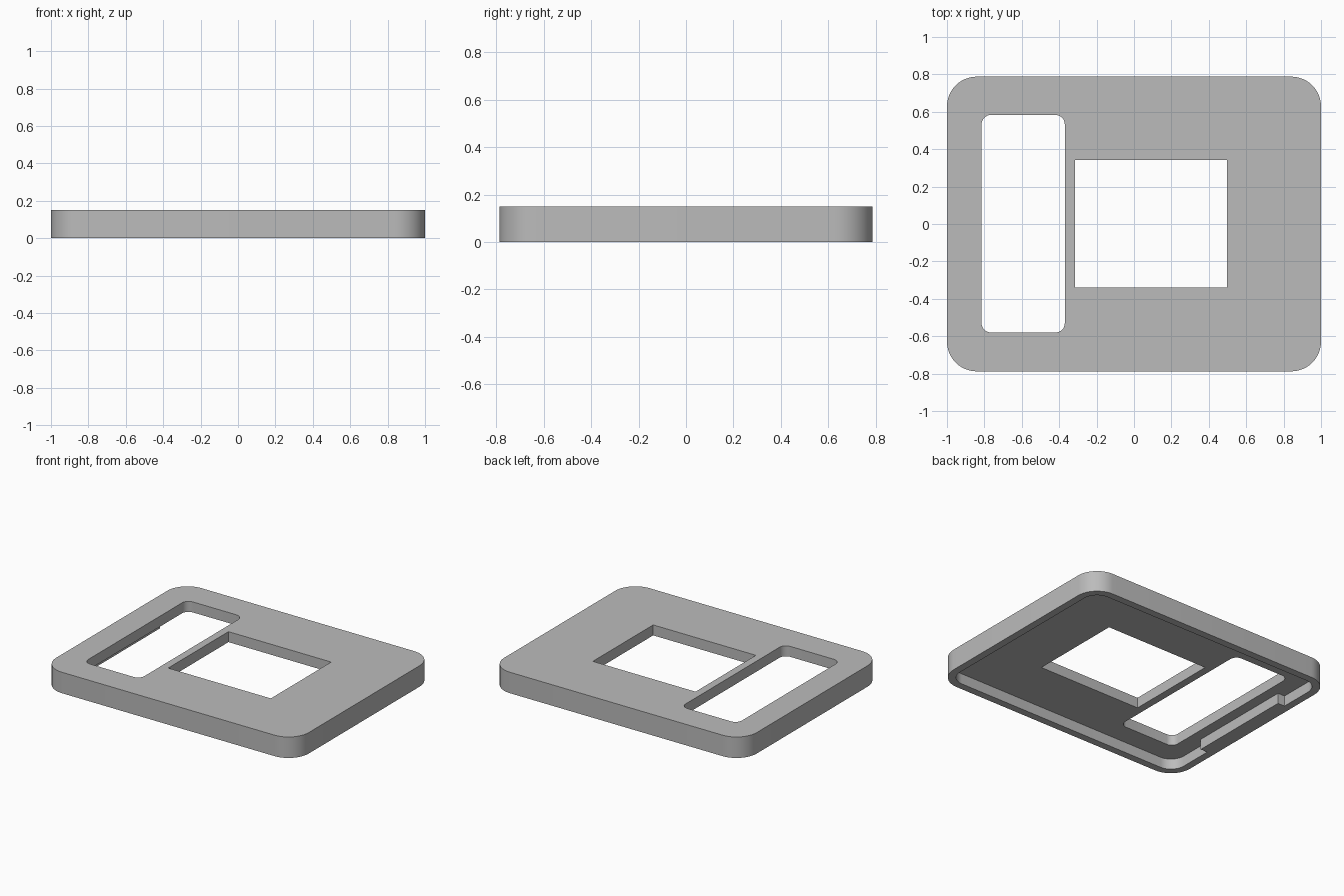
import bpy, bmesh, math

cube = bpy.data.objects.get("Cube")
if cube:
    bpy.data.objects.remove(cube, do_unlink=True)

HEIGHT, CEILING = 0.15, 0.075
HALF_X, HALF_Y, WALL, RADIUS = 1.0, 0.788, 0.053, 0.16

grey = bpy.data.materials.new("plain_grey")
grey.use_nodes = True
colour = (0.5, 0.5, 0.5, 1)
grey.diffuse_color = colour
grey.node_tree.nodes["Principled BSDF"].inputs["Base Color"].default_value = colour


def rounded_corners(x0, x1, y0, y1, r, steps=12):
    """Four arcs, counter-clockwise from the +x +y corner."""
    centres = [(x1 - r, y1 - r), (x0 + r, y1 - r), (x0 + r, y0 + r), (x1 - r, y0 + r)]
    arcs = []
    for i, (cx, cy) in enumerate(centres):
        angles = [math.pi / 2 * (i + k / steps) for k in range(steps + 1)]
        arcs.append([(cx + r * math.cos(a), cy + r * math.sin(a)) for a in angles])
    return arcs


def prism(name, outline, z0, z1):
    """Extrude a flat outline into a closed solid."""
    bm = bmesh.new()
    base = bm.faces.new([bm.verts.new((x, y, z0)) for x, y in outline])
    top = bmesh.ops.extrude_face_region(bm, geom=[base])["geom"]
    moved = [v for v in top if isinstance(v, bmesh.types.BMVert)]
    bmesh.ops.translate(bm, verts=moved, vec=(0, 0, z1 - z0))
    bmesh.ops.recalc_face_normals(bm, faces=bm.faces)
    mesh = bpy.data.meshes.new(name)
    bm.to_mesh(mesh)
    bm.free()
    mesh.materials.append(grey)
    obj = bpy.data.objects.new(name, mesh)
    bpy.context.collection.objects.link(obj)
    return obj


# Outer cover body
body = prism("cover_plate",
             sum(rounded_corners(-HALF_X, HALF_X, -HALF_Y, HALF_Y, RADIUS), []), 0, HEIGHT)

# Hollow underside, its outline stepping round a solid lug on the -x wall
ix, iy = HALF_X - WALL, HALF_Y - WALL
arcs = rounded_corners(-ix, ix, -iy, iy, RADIUS - WALL)
lug_x, lug_y = -0.892, 0.39
lug = [(-ix, lug_y), (lug_x, lug_y), (lug_x, -lug_y), (-ix, -lug_y)]
cavity = prism("cavity_cutter", arcs[0] + arcs[1] + lug + arcs[2] + arcs[3], -0.1, CEILING)

# Rounded slot and square-cornered window
slot = prism("slot_cutter",
             sum(rounded_corners(-0.815, -0.37, -0.58, 0.583, 0.05, 8), []), -0.2, 0.3)
window = prism("window_cutter",
               [(-0.315, -0.34), (0.498, -0.34), (0.498, 0.342), (-0.315, 0.342)], -0.2, 0.3)

bpy.ops.object.select_all(action="DESELECT")
bpy.context.view_layer.objects.active = body
body.select_set(True)
for cutter in (cavity, slot, window):
    cutter.hide_render = True
    cut = body.modifiers.new(cutter.name, "BOOLEAN")
    cut.operation, cut.solver, cut.object = "DIFFERENCE", "EXACT", cutter
    bpy.ops.object.modifier_apply(modifier=cut.name)
    bpy.data.objects.remove(cutter, do_unlink=True)

bpy.ops.object.shade_smooth_by_angle(angle=math.radians(30))
